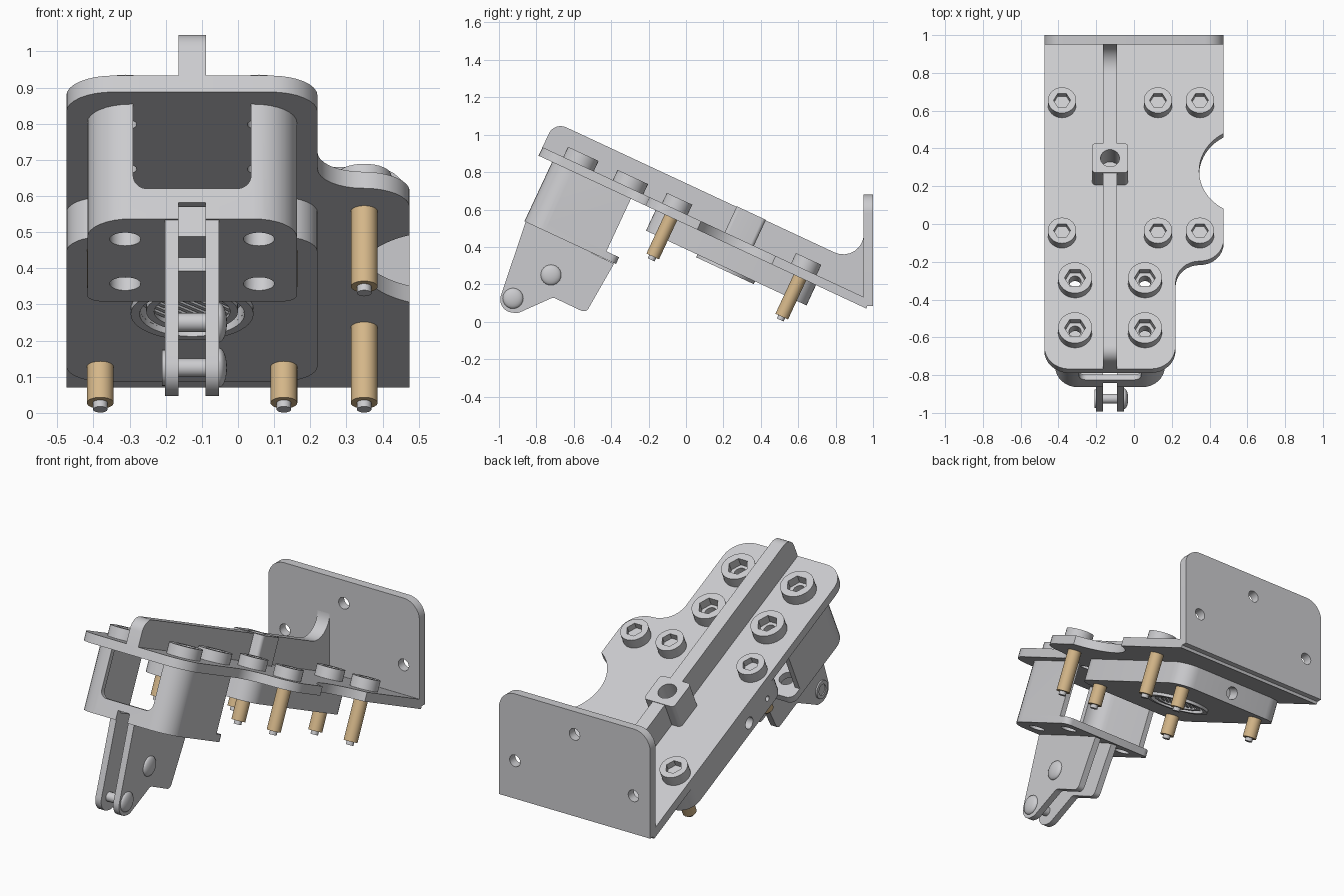
import bpy, bmesh
from math import sin, cos, tan, pi, radians, sqrt
from mathutils import Vector, Matrix

if "Cube" in bpy.data.objects:
    bpy.data.objects.remove(bpy.data.objects["Cube"])

# The whole assembly is tilted nose-up; tilted parts are built flat and then turned
TILT = Matrix.Translation((0, 0, 0.52)) @ Matrix.Rotation(radians(-25), 4, 'X')
MID = -0.127          # centre line of rib, block and bracket
parts = []


def material(name, rgb):
    m = bpy.data.materials.new(name)
    m.use_nodes = True
    m.diffuse_color = (*rgb, 1)
    m.node_tree.nodes["Principled BSDF"].inputs["Base Color"].default_value = (*rgb, 1)
    return m


STEEL = material("light steel grey", (0.60, 0.60, 0.62))
BRASS = material("brass", (0.66, 0.47, 0.25))


def finish(name, bm, mat, tilt):
    bmesh.ops.recalc_face_normals(bm, faces=bm.faces[:])
    me = bpy.data.meshes.new(name)
    bm.to_mesh(me)
    bm.free()
    if tilt:
        me.transform(TILT)
    me.materials.append(mat)
    ob = bpy.data.objects.new(name, me)
    bpy.context.collection.objects.link(ob)
    parts.append(ob)
    return ob


def rounded(corners, steps=8):
    """Polygon with a fillet at each (x, y, radius) corner."""
    out = []
    for i, (x, y, r) in enumerate(corners):
        p = Vector((x, y))
        if r == 0:
            out.append(p)
            continue
        a = (Vector(corners[i - 1][:2]) - p).normalized()
        b = (Vector(corners[(i + 1) % len(corners)][:2]) - p).normalized()
        half = a.angle(b) / 2
        c = p + (a + b).normalized() * (r / sin(half))
        t = r / tan(half)
        s, e = p + a * t - c, p + b * t - c
        sweep = s.angle_signed(e)
        for k in range(steps + 1):
            ang = -sweep * k / steps
            out.append(c + Matrix.Rotation(ang, 2) @ s)
    return out


def rect(x0, x1, y0, y1, r0=0, r1=0):
    return rounded([(x0, y0, r0), (x1, y0, r0), (x1, y1, r1), (x0, y1, r1)])


def prism(name, pts, lo, hi, axis='z', mat=STEEL, tilt=True):
    place = {'x': lambda p, t: (t, p[0], p[1]),
             'y': lambda p, t: (p[0], t, p[1]),
             'z': lambda p, t: (p[0], p[1], t)}[axis]
    bm = bmesh.new()
    a = [bm.verts.new(place(p, lo)) for p in pts]
    b = [bm.verts.new(place(p, hi)) for p in pts]
    bm.faces.new(a)
    bm.faces.new(b)
    n = len(pts)
    for i in range(n):
        j = (i + 1) % n
        bm.faces.new((a[i], a[j], b[j], b[i]))
    return finish(name, bm, mat, tilt)


def rod(name, centre, r, lo, hi, axis='z', mat=STEEL, tilt=True, sides=32):
    pts = [(centre[0] + r * cos(2 * pi * i / sides), centre[1] + r * sin(2 * pi * i / sides))
           for i in range(sides)]
    return prism(name, pts, lo, hi, axis, mat, tilt)


def dome(name, pos, r, h):
    bm = bmesh.new()
    bmesh.ops.create_uvsphere(bm, u_segments=24, v_segments=12, radius=1)
    bm.transform(Matrix.Translation(pos) @ Matrix.Diagonal((h, r, r, 1)))
    return finish(name, bm, STEEL, False)


def boolean(ob, cutters, op='DIFFERENCE'):
    for c in cutters:
        mod = ob.modifiers.new("cut", 'BOOLEAN')
        mod.operation, mod.object, mod.solver = op, c, 'EXACT'
    bpy.context.view_layer.update()
    ev = ob.evaluated_get(bpy.context.evaluated_depsgraph_get())
    me = bpy.data.meshes.new_from_object(ev)
    ob.modifiers.clear()
    ob.data = me
    for c in cutters:
        parts.remove(c)
        bpy.data.objects.remove(c)


BIG = [(MID + s * 0.185, u) for s in (-1, 1) for u in (-0.657, -0.365)]
SMALL = [(x, u) for x in (-0.381, 0.127, 0.349) for u in (-0.089, 0.672)]

# Main sloping plate with scalloped side
corners = [(-0.475, -0.87, 0.13), (0.22, -0.87, 0.13), (0.22, -0.24, 0.127), (0.475, -0.24, 0.127)]
for k in range(25):
    ang = radians(241.2 - 122.4 * k / 24)
    corners.append((0.596 + 0.251 * cos(ang), 0.286 + 0.251 * sin(ang), 0))
corners += [(0.475, 1.063, 0), (-0.475, 1.063, 0)]
plate = prism("main_plate", rounded(corners), 0, 0.05)
boolean(plate, [rod("cutter", p, 0.032, -0.1, 0.1) for p in BIG])

# Upright back plate with three holes
back = prism("back_plate", rect(-0.475, 0.475, 0.085, 0.68, 0, 0.1), 0.95, 1.0, 'y', tilt=False)
boolean(back, [rod("cutter", p, 0.033, 0.9, 1.1, 'y', tilt=False)
               for p in ((0.375, 0.3), (0.0, 0.55), (-0.37, 0.3))])

# Centre rib blending into the back plate, and the drilled boss on it
rib = [(-0.87, 0.03, 0), (-0.87, 0.2, 0.07), (0.957, 0.2, 0.11), (0.869, 0.385, 0),
       (0.885, 0.385, 0), (1.04, 0.04, 0)]
rib = prism("centre_rib", rounded(rib), MID - 0.038, MID + 0.038, 'x')
boss = prism("rib_boss", rect(MID - 0.095, MID + 0.095, 0.205, 0.377, 0.02, 0.02), 0.04, 0.203)
for ob in (rib, boss):
    boolean(ob, [rod("cutter", (MID, 0.29), 0.05, 0.02, 0.3)])

# Socket-head bolts
for p in BIG:
    head = rod("large_bolt_head", p, 0.09, 0.05, 0.11)
    boolean(head, [rod("cutter", p, 0.056, 0.062, 0.2, sides=6),
                   rod("cutter", p, 0.032, 0, 0.1)])
for p in SMALL:
    head = rod("small_bolt_head", p, 0.075, 0.05, 0.11)
    boolean(head, [rod("cutter", p, 0.045, 0.075, 0.2, sides=6)])
    rod("standoff", p, 0.037, -0.23, 0.0, mat=BRASS)
    rod("standoff_tip", p, 0.02, -0.25, -0.22)

# Housing block under the plate
block = prism("lower_block", rect(-0.475, 0.22, -0.18, 0.767, 0.1, 0.1), -0.12, 0)
boolean(block, [rod("cutter", (MID, 0.293), 0.145, -0.2, -0.085),
                rod("cutter", (MID, -0.06), 0.035, 0.7, 0.9, 'y'),
                rod("cutter", (0.15, -0.06), 0.033, -0.6, -0.4, 'x'),
                rod("cutter", (-0.03, -0.06), 0.015, -0.6, -0.4, 'x')])


# Round grille on the underside
for r_out, r_in, low in ((0.17, 0.145, -0.136), (0.127, 0.105, -0.128)):
    ring = rod("grille_ring", (MID, 0.293), r_out, low, -0.08 if r_out < 0.14 else -0.115, sides=48)
    boolean(ring, [rod("cutter", (MID, 0.293), r_in, -0.2, 0, sides=48)])
for k in range(-4, 5):
    off = k * 0.022
    half = sqrt(0.108 ** 2 - off ** 2)
    turn = Matrix.Rotation(radians(45), 2)
    pts = [turn @ p + Vector((MID, 0.293)) for p in rect(-half, half, off - 0.006, off + 0.006)]
    prism("grille_slat", pts, -0.12, -0.08)

# Open channel bracket beneath the nose
L, R = MID - 0.29, MID + 0.29
bracket = prism("front_bracket", rect(L, R, -0.79, -0.325, 0.12, 0), -0.35, 0)
foot = prism("bracket_foot", rect(L, R, -0.79, -0.25, 0.12, 0.04), -0.35, -0.31)
boolean(bracket, [foot], 'UNION')
cuts = [prism("cutter", rect(L + 0.03, R - 0.03, -0.76, -0.2, 0.09, 0), -0.31, 0.05),
        prism("cutter", rect(MID - 0.163, MID + 0.163, -0.258, 0.05, 0.04, 0), -0.9, -0.7, 'y'),
        prism("cutter", rect(MID - 0.037, MID + 0.037, -0.9, -0.45), -0.4, -0.3)]
cuts += [rod("cutter", p, 0.043, -0.4, -0.3) for p in BIG]
boolean(bracket, cuts)

# Twin clevis lugs with riveted pins
lug = rounded([(-0.855, 0.54, 0), (-1.017, 0.06, 0.07), (-0.90, 0.045, 0.06), (-0.71, 0.13, 0.03),
               (-0.535, 0.047, 0.03), (-0.385, 0.31, 0)])
for s in (-1, 1):
    x = MID + s * 0.056
    prism("clevis_lug", lug, x - 0.0185, x + 0.0185, 'x', tilt=False)
for y, z in ((-0.925, 0.125), (-0.722, 0.25)):
    rod("clevis_pin", (y, z), 0.026, MID - 0.07, MID + 0.07, 'x', tilt=False)
    dome("rivet_head", (MID + 0.0745, y, z), 0.055, 0.022)
tail = rod("rivet_tail", (-0.925, 0.125), 0.05, MID - 0.083, MID - 0.07, 'x', tilt=False)
boolean(tail, [rod("cutter", (-0.925, 0.125), 0.03, MID - 0.1, MID - 0.077, 'x', tilt=False)])

# Smooth the round surfaces, keep the edges crisp
bpy.ops.object.select_all(action='DESELECT')
for ob in parts:
    ob.select_set(True)
bpy.context.view_layer.objects.active = parts[0]
bpy.ops.object.shade_smooth_by_angle(angle=radians(30))
